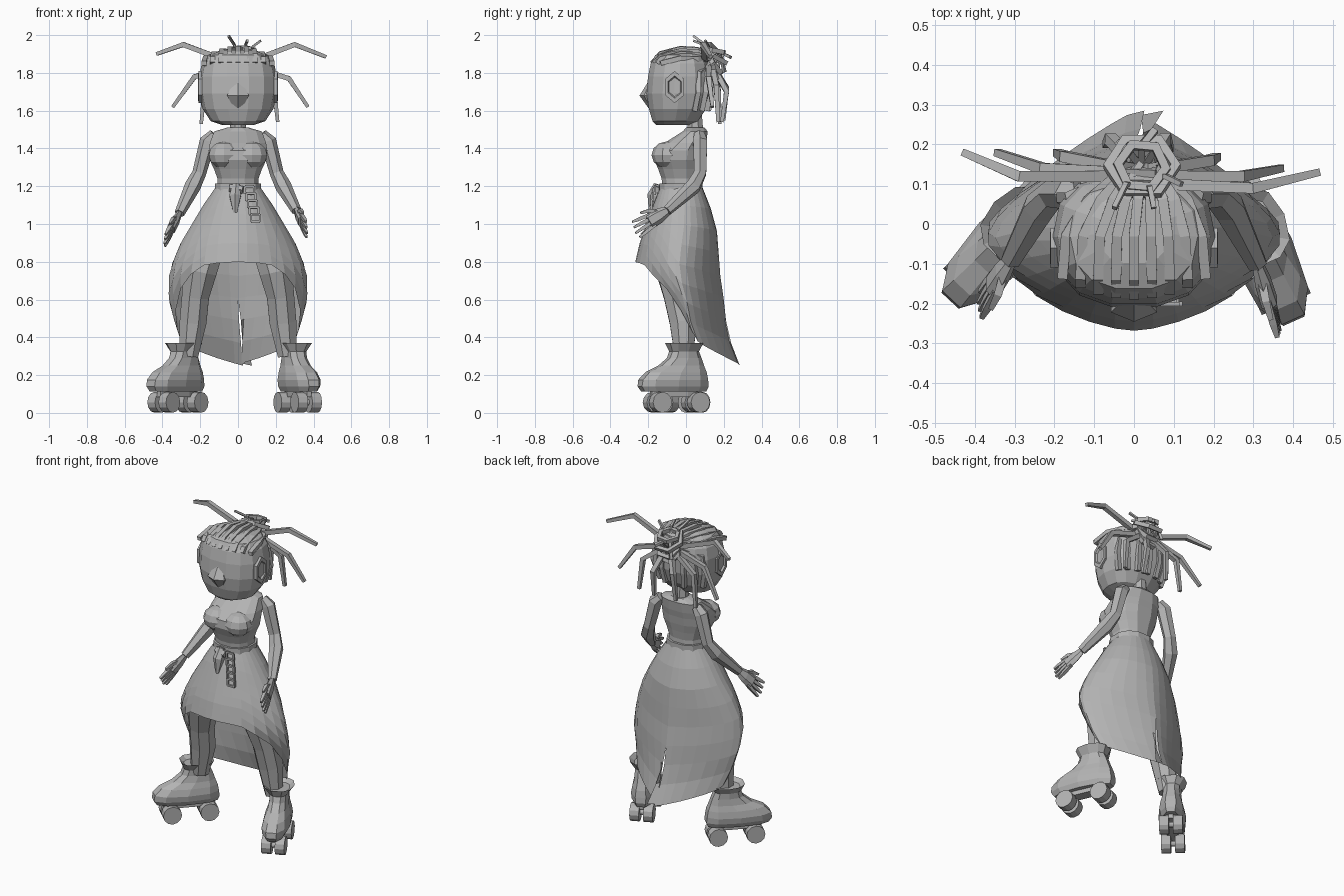
import bpy, bmesh, math, random
from mathutils import Vector, Matrix

random.seed(4)
if "Cube" in bpy.data.objects:
    bpy.data.objects.remove(bpy.data.objects["Cube"], do_unlink=True)

clay = bpy.data.materials.new("clay_grey")
clay.use_nodes = True
GREY = (0.45, 0.45, 0.45, 1)
clay.diffuse_color = GREY
clay.node_tree.nodes["Principled BSDF"].inputs["Base Color"].default_value = GREY


def finish(name, bm, matrix=None):
    """Turn a bmesh into a flat shaded object."""
    if matrix:
        bm.transform(matrix)
    bmesh.ops.recalc_face_normals(bm, faces=bm.faces)
    mesh = bpy.data.meshes.new(name)
    bm.to_mesh(mesh)
    bm.free()
    mesh.materials.append(clay)
    obj = bpy.data.objects.new(name, mesh)
    bpy.context.collection.objects.link(obj)
    return obj


def loft(name, rings, matrix=None, closed=True):
    """Skin a list of rings; closed rings get end caps."""
    bm = bmesh.new()
    rows = [[bm.verts.new(p) for p in ring] for ring in rings]
    n = len(rows[0])
    for a, b in zip(rows, rows[1:]):
        for i in range(n if closed else n - 1):
            j = (i + 1) % n
            bm.faces.new((a[i], a[j], b[j], b[i]))
    if closed:
        bm.faces.new(rows[0])
        bm.faces.new(rows[-1])
    return finish(name, bm, matrix)


def power(value, p):
    return math.copysign(abs(value) ** p, value)


def section(z, half_width, front, back, n=12, p=1.0):
    """Horizontal rounded outline between a front and a back y."""
    mid, half = (front + back) / 2, (back - front) / 2
    angles = [math.tau * (i + 0.5) / n for i in range(n)]
    return [(half_width * power(math.sin(a), p), mid - half * power(math.cos(a), p), z) for a in angles]


def tube(name, points, radii, n=4, flat=1.0):
    """Sweep a polygon along a path with varying radius."""
    pts = [Vector(p) for p in points]
    if not isinstance(radii, (list, tuple)):
        radii = [radii] * len(pts)
    run = pts[-1] - pts[0]
    ref = Vector()
    ref[min(range(3), key=lambda k: abs(run[k]))] = 1
    rings = []
    for i, p in enumerate(pts):
        t = (pts[min(i + 1, len(pts) - 1)] - pts[max(i - 1, 0)]).normalized()
        a = (ref - t * ref.dot(t)).normalized()
        b = t.cross(a)
        angles = [math.tau * (k + 0.5) / n for k in range(n)]
        rings.append([p + radii[i] * (a * math.cos(w) * flat + b * math.sin(w)) for w in angles])
    return loft(name, rings)


def interp(table, x):
    """Linear lookup in rows sorted by falling first value."""
    for lo, hi in zip(table, table[1:]):
        if x >= hi[0]:
            f = min(1, (lo[0] - x) / (lo[0] - hi[0]))
            return [u + (v - u) * f for u, v in zip(lo[1:], hi[1:])]
    return table[-1][1:]


# Head, nose and ears
HEAD = [(1.525, .085, -.16, .02), (1.545, .145, -.18, .065), (1.61, .188, -.2, .11),
        (1.69, .205, -.212, .135), (1.78, .205, -.205, .138), (1.85, .192, -.19, .125),
        (1.895, .16, -.165, .1), (1.92, .09, -.1, .05)]
loft("head", [section(*row, n=14, p=0.85) for row in HEAD])
tube("nose", [(0, -.18, 1.75), (0, -.198, 1.68), (0, -.18, 1.62)], [.02, .048, .02], 6, 1.4)
for side, label in ((1, "left"), (-1, "right")):
    rim = [(.16, .95), (.21, 1), (.211, .7), (.2, .6)]
    loft(label + "_ear", [[(side * x, -.06 + .058 * r * math.sin(k * math.pi / 3),
                            1.725 + .085 * r * math.cos(k * math.pi / 3))
                           for k in range(6)] for x, r in rim])

# Braids lying on the scalp, gathered toward the knot
for i in range(9):
    x = (i - 4) * 0.045
    drop = 1.6 * x * x
    tube("scalp_braid", [(x, -.18 + drop, 1.85), (x, -.135, 1.903 - drop), (x * .95, -.03, 1.93 - drop),
                         (.01 + x * .7, .06, 1.925 - drop), (.02 + x * .3, .13, 1.88)], .018)
for i in range(7):
    a = (i - 3) * 0.4
    x, y = .195 * math.sin(a), .025 + .115 * math.cos(a)
    tube("back_braid", [(x * .85, y - .02, 1.6), (x, y, 1.7), (x * .9, y, 1.8), (.02, .145, 1.86)], .018)

# Hair knot made of angular loops
for k, (radius, height, tilt) in enumerate([(.085, 1.89, .5), (.07, 1.85, .9), (.06, 1.92, .2), (.075, 1.83, 1.3)]):
    place = Matrix.Translation((.02, .145, height)) @ Matrix.Rotation(-tilt, 4, 'X') @ Matrix.Rotation(k, 4, 'Z')
    bm = bmesh.new()
    sides = 6
    for s in range(sides):
        quads = []
        for a in (math.tau * s / sides, math.tau * (s + 1) / sides):
            d = Vector((math.cos(a), math.sin(a), 0))
            quads.append([bm.verts.new(d * (radius + u) + Vector((0, 0, v)))
                          for u, v in ((.012, .012), (-.012, .012), (-.012, -.012), (.012, -.012))])
        for j in range(4):
            m = (j + 1) % 4
            bm.faces.new((quads[0][j], quads[0][m], quads[1][m], quads[1][j]))
    bmesh.ops.remove_doubles(bm, verts=bm.verts, dist=0.0005)
    finish("hair_loop", bm, place)
for i in range(8):
    a = math.tau * i / 8
    top = Vector((.02 + .05 * math.cos(a), .15 + .05 * math.sin(a), 1.9))
    tip = top + Vector((random.uniform(-.04, .04), random.uniform(-.02, .05), random.uniform(-.14, .02)))
    tube("knot_strand", [(.02, .14, 1.84), top, tip], .012)

# Loose locks springing from the knot
LOCKS = [[(-.05, .12, 1.86), (-.29, .12, 1.95), (-.43, .18, 1.9)],
         [(.09, .1, 1.87), (.3, .09, 1.95), (.465, .13, 1.885)],
         [(-.04, .13, 1.83), (-.23, .14, 1.78), (-.345, .18, 1.62)],
         [(.08, .12, 1.83), (.27, .12, 1.77), (.37, .14, 1.62)],
         [(-.03, .14, 1.82), (-.175, .17, 1.73), (-.195, .18, 1.53)],
         [(.07, .14, 1.82), (.19, .16, 1.73), (.21, .17, 1.54)],
         [(0, .15, 1.82), (-.06, .215, 1.72), (-.07, .2, 1.55)],
         [(.04, .15, 1.82), (.08, .215, 1.7), (.09, .19, 1.54)],
         [(0, .1, 1.9), (-.02, .1, 1.95), (-.05, .04, 1.995)],
         [(.03, .1, 1.9), (.04, .09, 1.95), (.05, .04, 1.97)],
         [(.06, .12, 1.9), (.08, .12, 1.94), (.12, .1, 1.97)]]
for lock in LOCKS:
    tall = lock[-1][2] > 1.96
    tube("hair_lock", lock, .009 if tall else [.02, .019, .013])

# Neck, bodice and bust
tube("neck", [(0, .05, 1.46), (0, .045, 1.6)], [.048, .04], 8)
TORSO = [(1.17, .115, -.125, .08), (1.24, .112, -.132, .077), (1.29, .13, -.15, .085),
         (1.34, .155, -.172, .095), (1.39, .16, -.168, .102), (1.43, .153, -.115, .11),
         (1.49, .13, -.02, .117), (1.51, .06, .0, .1)]
loft("torso", [section(*row, p=0.85) for row in TORSO])
for side in (1, -1):
    bm = bmesh.new()
    bmesh.ops.create_uvsphere(bm, u_segments=10, v_segments=6, radius=.085)
    finish("bust", bm, Matrix.Translation((side * .074, -.1, 1.365)) @ Matrix.Diagonal((1, .97, .85, 1)))

# Belt with pouch and hanging square chain
loft("belt", [section(z, .125, -.143, .092, p=0.85) for z in (1.165, 1.215)])
tube("belt_pouch", [(-.01, -.15, 1.21), (-.015, -.17, 1.15), (-.015, -.185, 1.06)], [.02, .035, .012], 6)
tube("belt_knot", [(-.045, -.15, 1.19), (.025, -.16, 1.18)], .022, 5)
for i in range(5):
    x, y, z = .06 + .008 * i, -.165 - .009 * i, 1.18 - .037 * i
    w, h = .024, .02
    corners = [(x - w, y, z - h), (x + w, y, z - h), (x + w, y, z + h), (x - w, y, z + h)]
    for a, b in zip(corners, corners[1:] + corners[:1]):
        tube("chain_link", [a, b], .008)

# Long skirt: short pointed front, split train behind, more angular toward the hem
SKIRT = [(1.2, .115, -.135, .085), (1.1, .185, -.175, .125), (1.0, .245, -.21, .16),
         (.9, .305, -.245, .17), (.75, .368, -.28, .178), (.6, .37, -.21, .2),
         (.47, .335, -.17, .214), (.38, .305, -.12, .235), (.25, .27, -.05, .285)]
HEM = [(180, .25), (150, .28), (120, .335), (90, .39), (76, .5), (66, .61), (54, .71), (34, .79), (0, .8)]
for side, label in ((1, "left"), (-1, "right")):
    rows = []
    for r in range(9):
        row = []
        for deg in range(0, 181, 12):
            z = 1.2 + (interp(HEM, deg)[0] - 1.2) * r / 8
            w, front, back = interp(SKIRT, z)
            a = math.radians(deg)
            p = .9 + .9 * (1.2 - z)
            x = side * w * abs(math.sin(a)) ** p
            if deg == 180:
                x = (.05 + side * .024) * max(0, (.55 - z) / .3)
            y = (front + back) / 2 - (back - front) / 2 * power(math.cos(a), p)
            row.append((x, y, z))
        rows.append(row)
    loft(label + "_skirt_half", rows, closed=False)

# Limbs and skates; each foot and hand has its own angle
POSE = [("left", 1, (.32, -.06, 0), .42, (.31, -.1, 1.07), (.365, -.275, .965)),
        ("right", -1, (-.325, -.045, 0), -.75, (-.31, -.09, 1.055), (-.39, -.21, .905))]
BOOT = [(.112, .06, -.19, .18), (.14, .075, -.21, .192), (.175, .08, -.205, .188), (.215, .072, -.165, .18),
        (.25, .06, -.09, .165), (.29, .055, -.04, .15), (.325, .056, -.025, .135),
        (.37, .088, -.045, .155), (.35, .06, -.02, .13)]
for label, s, foot, turn, wrist, tip in POSE:
    tube(label + "_leg", [(s * .11, -.03, 1.02), (s * .16, -.06, .9), (s * .2, -.07, .75),
                          (s * .225, -.045, .62), (s * .238, -.015, .48), (s * .26, -.01, .3)],
         [.09, .1, .095, .078, .077, .053], 8)
    tube(label + "_arm", [(s * .125, .07, 1.475), (s * .16, .075, 1.44), (s * .205, .075, 1.27),
                          (s * .24, .04, 1.2), wrist], [.03, .043, .037, .043, .027], 6)

    # Hand with spread fingers and thumb
    wv, tv = Vector(wrist), Vector(tip)
    aim = tv - wv
    spread = aim.cross(Vector((1, 0, 0))).normalized()
    tube(label + "_palm", [wv, wv + aim * .25, wv + aim * .55], [.026, .04, .042], 6, .55)
    for k in range(4):
        u = (k - 1.5) * .02
        base = wv + aim * .45 + spread * u
        tube(label + "_finger", [base, wv + aim * .75 + spread * u * 1.3,
                                 wv + aim * (1 - .04 * abs(k - 1)) + spread * u * 1.5], [.014, .013, .008])
    tube(label + "_thumb", [wv + aim * .15, wv + aim * .4 + spread * .05,
                            wv + aim * .62 + spread * .062], [.016, .014, .009])

    # Boot, plate, axles and wheels
    place = Matrix.Translation(foot) @ Matrix.Rotation(turn, 4, 'Z')
    loft(label + "_boot", [section(*row, n=10, p=0.8) for row in BOOT], place)
    loft(label + "_skate_plate", [section(z, .035, -.15, .16, n=8) for z in (.085, .118)], place)
    for y in (-.1, .12):
        for x, r, depth, part in ((0, .016, .08, "axle"), (.04, .055, .055, "wheel"), (-.04, .055, .055, "wheel")):
            bm = bmesh.new()
            bmesh.ops.create_cone(bm, cap_ends=True, segments=12, radius1=r, radius2=r, depth=depth)
            finish(label + "_" + part, bm,
                   place @ Matrix.Translation((x, y, .056)) @ Matrix.Rotation(math.pi / 2, 4, 'Y'))
